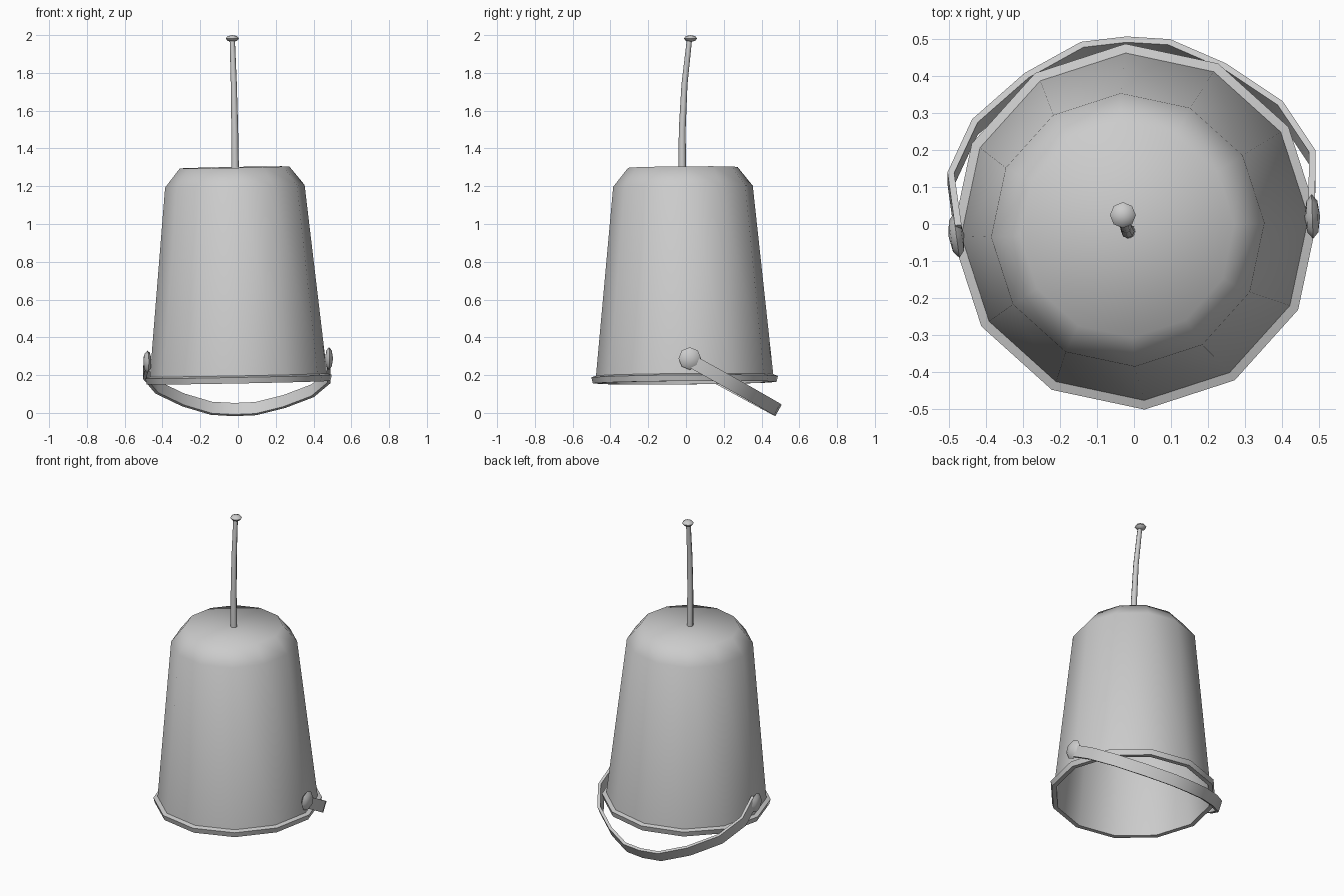
import bpy, bmesh, math
from mathutils import Vector, Matrix

cube = bpy.data.objects.get("Cube")
if cube:
    bpy.data.objects.remove(cube)

metal = bpy.data.materials.new("grey metal")
metal.use_nodes = True
GREY = (0.6, 0.6, 0.6, 1)
metal.diffuse_color = GREY
metal.node_tree.nodes["Principled BSDF"].inputs["Base Color"].default_value = GREY


def finish(name, bm, angle):
    """Turn a bmesh into a shaded object."""
    bmesh.ops.recalc_face_normals(bm, faces=bm.faces)
    mesh = bpy.data.meshes.new(name)
    bm.to_mesh(mesh)
    bm.free()
    mesh.materials.append(metal)
    obj = bpy.data.objects.new(name, mesh)
    bpy.context.collection.objects.link(obj)
    bpy.ops.object.select_all(action="DESELECT")
    obj.select_set(True)
    bpy.context.view_layer.objects.active = obj
    bpy.ops.object.shade_smooth_by_angle(angle=math.radians(angle))
    return obj


def loft(name, rings, angle):
    """Skin a list of point rings and cap both ends."""
    bm = bmesh.new()
    loops = [[bm.verts.new(p) for p in ring] for ring in rings]
    n = len(loops[0])
    for a, b in zip(loops, loops[1:]):
        for i in range(n):
            j = (i + 1) % n
            bm.faces.new((a[i], a[j], b[j], b[i]))
    bm.faces.new(loops[0])
    bm.faces.new(loops[-1])
    return finish(name, bm, angle)


def circle(r, x, y, z, sides, turn=0):
    steps = [math.radians(turn) + math.tau * i / sides for i in range(sides)]
    return [Vector((x + r * math.cos(a), y + r * math.sin(a), z)) for a in steps]


# Upturned bucket: outside, rolled lip, then the inside wall
profile = [(0.29, 1.13), (0.37, 1.03), (0.47, 0.03), (0.495, 0.022),
           (0.487, -0.01), (0.46, -0.01), (0.355, 1.02), (0.28, 1.11)]
bucket = loft("bucket", [circle(r, 0, 0, z, 12, 3) for r, z in profile], 62)
bucket.location = (0.003, -0.007, 0.17)
bucket.rotation_euler = (math.radians(0.5), math.radians(-1.1), 0)

# Bent rod standing on the bucket, with a flattened knob
path = [(-0.015, -0.02, 1.28, 0.02), (-0.017, -0.02, 1.5, 0.018),
        (-0.022, -0.008, 1.74, 0.016), (-0.03, 0.018, 1.975, 0.014)]
loft("rod", [circle(r, x, y, z, 8) for x, y, z, r in path], 60)


def squashed_ball(name, place, scale, turn=0, lie=False):
    bm = bmesh.new()
    bmesh.ops.create_uvsphere(bm, u_segments=8, v_segments=4, radius=1)
    m = Matrix.Translation(place) @ Matrix.Rotation(math.radians(turn), 4, "Z")
    if lie:
        m = m @ Matrix.Rotation(math.pi / 2, 4, "Y")
    bm.transform(m @ Matrix.Diagonal((*scale, 1)))
    finish(name, bm, 62)


squashed_ball("rod_knob", (-0.03, 0.024, 1.982), (0.035, 0.035, 0.018))
squashed_ball("left_ear", (0.482, 0.02, 0.288), (0.06, 0.06, 0.021), 2, True)
squashed_ball("right_ear", (-0.48, -0.032, 0.27), (0.06, 0.06, 0.021), 8, True)

# Flat handle band, swung down behind the bucket
arc = [(0.48, 0.02), (0.482, 0.18), (0.395, 0.31), (0.245, 0.41), (0.095, 0.475),
       (-0.02, 0.482), (-0.14, 0.468), (-0.29, 0.385), (-0.43, 0.262),
       (-0.495, 0.122), (-0.475, -0.02)]
swing = math.radians(29)
across = Vector((0, math.sin(swing), math.cos(swing))) * 0.035
centre = [Vector((x, y, 0.285 - y * math.tan(swing) + 0.01 * x)) for x, y in arc]
rings = []
for i, p in enumerate(centre):
    along = centre[min(i + 1, len(arc) - 1)] - centre[max(i - 1, 0)]
    out = along.cross(across).normalized() * 0.009
    rings.append([p + out + across, p + out - across, p - out - across, p - out + across])
loft("handle", rings, 40)
